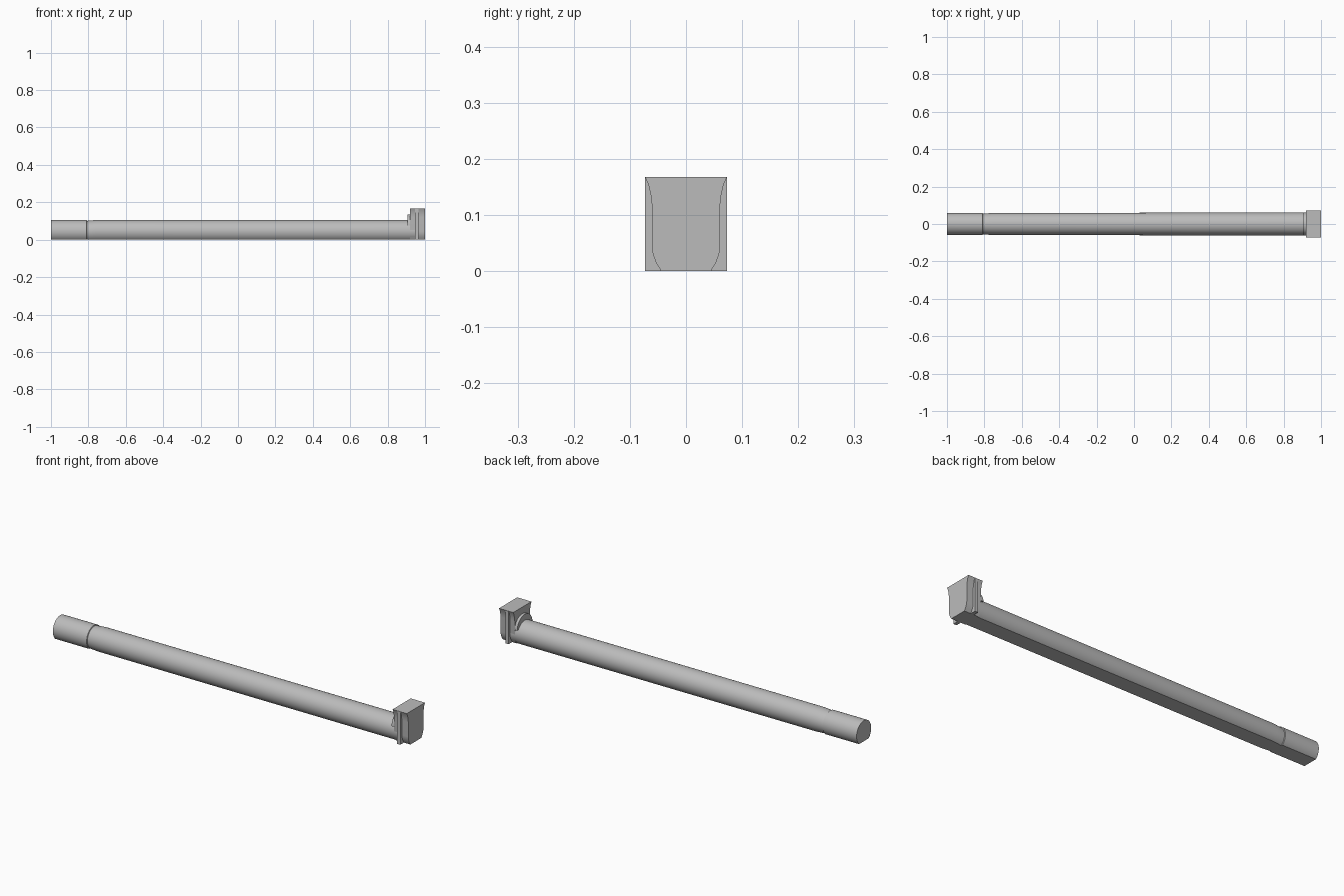
import bpy, bmesh, math

cube = bpy.data.objects.get("Cube")
if cube:
    bpy.data.objects.remove(cube, do_unlink=True)

grey = bpy.data.materials.new("plain grey")
grey.use_nodes = True
grey.diffuse_color = (0.5, 0.5, 0.5, 1)
grey.node_tree.nodes["Principled BSDF"].inputs["Base Color"].default_value = (0.5, 0.5, 0.5, 1)

AXIS = 0.045  # height of the rod axis above its flat underside


def loft(name, sections):
    """Skin closed (y, z) outlines placed along x, and cap both ends."""
    bm = bmesh.new()
    rings = [[bm.verts.new((x, y, z)) for y, z in pts] for x, pts in sections]
    n = len(rings[0])
    for a, b in zip(rings, rings[1:]):
        for i in range(n):
            j = (i + 1) % n
            bm.faces.new((a[i], a[j], b[j], b[i]))
    bm.faces.new(rings[0])
    bm.faces.new(rings[-1])
    bmesh.ops.recalc_face_normals(bm, faces=bm.faces)
    mesh = bpy.data.meshes.new(name)
    bm.to_mesh(mesh)
    bm.free()
    mesh.materials.append(grey)
    obj = bpy.data.objects.new(name, mesh)
    bpy.context.collection.objects.link(obj)
    bpy.ops.object.select_all(action='DESELECT')
    obj.select_set(True)
    bpy.context.view_layer.objects.active = obj
    bpy.ops.object.shade_smooth_by_angle(angle=math.radians(30))
    return obj


def mirrored(half):
    return half + [(-y, z) for y, z in reversed(half)]


def d_section(ry, rz, steps=56):
    """Round section cut flat at z = 0."""
    start = -math.asin(AXIS / rz)
    sweep = math.pi - 2 * start
    angles = [start + sweep * i / steps for i in range(steps + 1)]
    return [(ry * math.cos(a), AXIS + rz * math.sin(a)) for a in angles]


# Rod: slightly tapered, with a shallow stepped groove near the free end
rod = [(-1, 0.0585, 0), (-0.81, 0.059, 0), (-0.808, 0.059, 0.004),
       (-0.76, 0.059, 0), (0.95, 0.0615, 0)]
loft("rod", [(x, d_section(r - cut, 0.06 - cut)) for x, r, cut in rod])

# Head blocks: narrow body flaring out to a wide top
flare = mirrored([(0.044, 0), (0.053, 0.014), (0.059, 0.03), (0.061, AXIS),
                  (0.061, 0.12), (0.063, 0.137), (0.067, 0.154), (0.073, 0.168)])
loft("head_back", [(0.92, flare), (0.95, flare)])
loft("head_front", [(0.96, flare), (1.0, flare)])

# Flange: full rectangular plate between the head blocks
plate = mirrored([(0.073, 0), (0.073, 0.168)])
loft("head_flange", [(0.946, plate), (0.964, plate)])

# Collar: arched step where the rod meets the head
arch = [(0.061 * math.cos(a), 0.075 + 0.06 * math.sin(a))
        for a in [math.pi * i / 24 for i in range(25)]]
loft("collar", [(x, arch) for x in (0.906, 0.93)])
